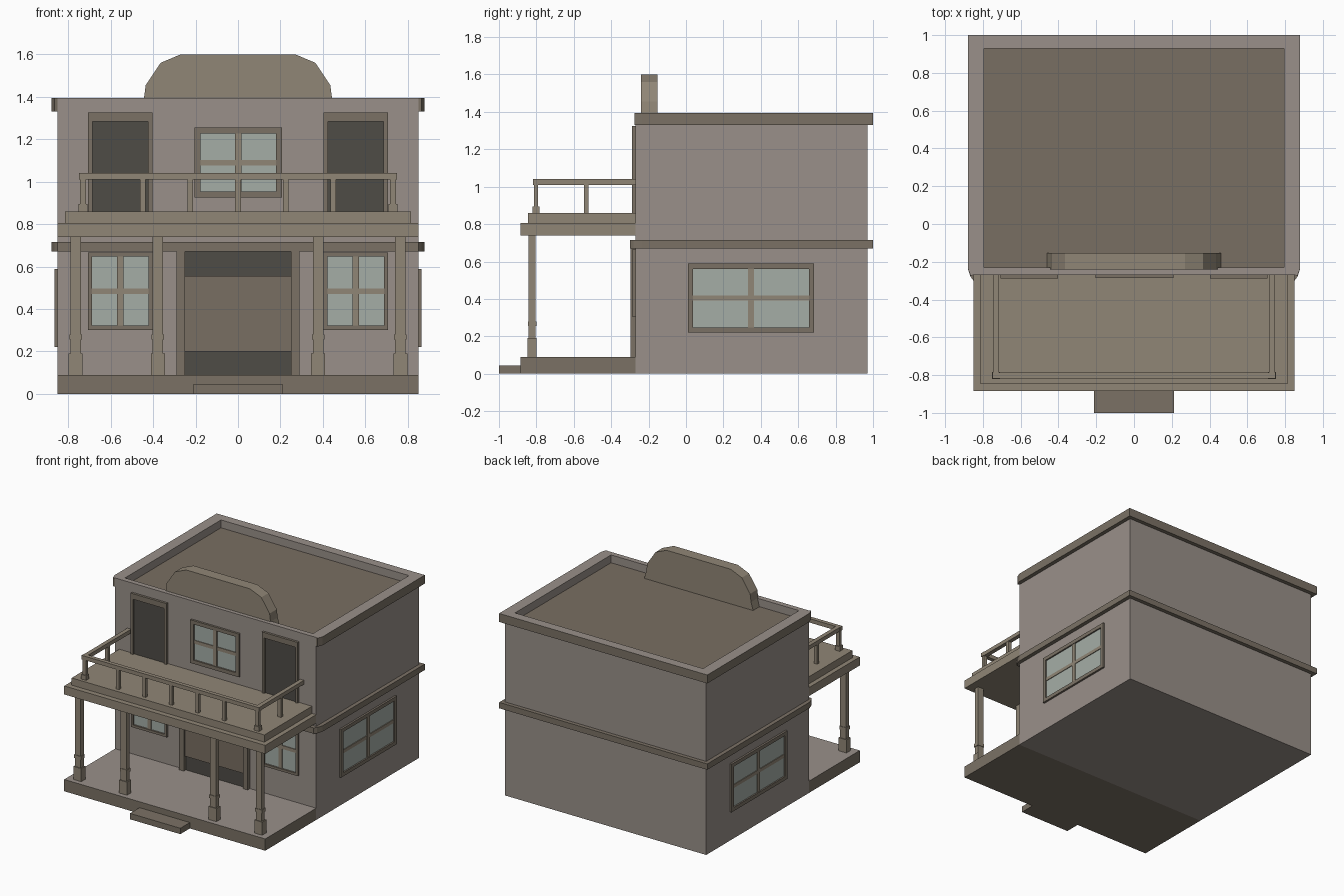
import bpy, bmesh

if "Cube" in bpy.data.objects:
    bpy.data.objects.remove(bpy.data.objects["Cube"])


def mat(name, r, g, b):
    m = bpy.data.materials.new(name)
    m.diffuse_color = tuple((c / 255) ** 2.2 for c in (r, g, b)) + (1,)
    m.use_nodes = True
    m.node_tree.nodes["Principled BSDF"].inputs["Base Color"].default_value = m.diffuse_color
    return m


WALL = mat("wall", 152, 143, 136)
WOOD = mat("wood", 143, 133, 117)
TRIM = mat("trim", 122, 113, 101)
ROOF = mat("roof", 120, 110, 98)
DARK = mat("dark", 80, 77, 72)
GLASS = mat("glass", 163, 172, 165)


def finish(name, bm, m, top=None):
    """Turn a bmesh into an object; upward faces may take a second material."""
    bmesh.ops.recalc_face_normals(bm, faces=bm.faces)
    me = bpy.data.meshes.new(name)
    me.materials.append(m)
    if top:
        me.materials.append(top)
        for f in bm.faces:
            f.normal_update()
            if f.normal.z > 0.9:
                f.material_index = 1
    bm.to_mesh(me)
    bm.free()
    ob = bpy.data.objects.new(name, me)
    bpy.context.collection.objects.link(ob)
    return ob


def add_box(bm, x0, x1, y0, y1, z0, z1):
    vs = bmesh.ops.create_cube(bm, size=1)["verts"]
    for v in vs:
        v.co = (x1 if v.co.x > 0 else x0,
                y1 if v.co.y > 0 else y0,
                z1 if v.co.z > 0 else z0)
    return vs


def boxes(name, specs, m, top=None):
    bm = bmesh.new()
    for s in specs:
        add_box(bm, *s)
    return finish(name, bm, m, top)


def prism(name, pts, offset, m, top=None):
    """Extrude a closed outline by an offset vector."""
    bm = bmesh.new()
    f = bm.faces.new([bm.verts.new(p) for p in pts])
    r = bmesh.ops.extrude_face_region(bm, geom=[f])
    vs = [g for g in r["geom"] if isinstance(g, bmesh.types.BMVert)]
    bmesh.ops.translate(bm, verts=vs, vec=offset)
    return finish(name, bm, m, top)


# Main body with a sunken flat roof
bm = bmesh.new()
add_box(bm, -.85, .85, -.27, .97, 0, 1.395)
bm.normal_update()
top_face = max(bm.faces, key=lambda f: f.calc_center_median().z)
for _ in range(2):
    bmesh.ops.inset_region(bm, faces=[top_face], thickness=0.02)
    for v in top_face.verts:
        v.co.x = .795 if v.co.x > 0 else -.795
        v.co.y = .93 if v.co.y > .35 else -.23
for v in top_face.verts:
    v.co.z = 1.335
body = finish("building_body", bm, WALL)
body.data.materials.append(ROOF)
for p in body.data.polygons:
    if abs(p.center.z - 1.335) < .001 and p.normal.z > .9:
        p.material_index = 1

# Cornice wraps sides and back, with clipped front ends
half = [(.85, -.27), (.865, -.275), (.88, -.235), (.88, 1.0)]
inner = [(-.85, -.27), (-.85, .97), (.85, .97)]
outline = half + [(-x, y) for x, y in half[::-1]][:-1] + inner
prism("cornice", [(x, y, 1.33) for x, y in outline], (0, 0, .065), TRIM, WALL)

# Storey band goes all the way round
half = [(.85, -.30), (.865, -.28), (.88, -.235), (.88, 1.0)]
outline = half + [(-x, y) for x, y in half[::-1]]
prism("storey_band", [(x, y, .67) for x, y in outline], (0, 0, .045), TRIM)

# Rounded false-front sign board
half = [(.46, 1.335), (.443, 1.395), (.435, 1.455), (.365, 1.56), (.27, 1.60)]
outline = half + [(-x, z) for x, z in half[::-1]]
prism("false_front", [(x, -.24, z) for x, z in outline], (0, .087, 0), WOOD)

# Porch, step and balcony slabs
boxes("porch_floor", [(-.85, .85, -.885, -.27, 0, .09)], TRIM, WALL)
boxes("porch_step", [(-.213, .213, -1, -.885, 0, .045)], TRIM)
boxes("balcony_beam", [(-.85, .85, -.885, -.27, .74, .805)], WOOD)
boxes("balcony_floor", [(-.815, .815, -.845, -.27, .805, .86)], WOOD)

# Porch posts: base block, shaft, collar
for i, x in enumerate((-.765, -.378, .378, .765)):
    specs = [(x - w, x + w, -.823 - d, -.823 + d, z0, z1) for w, d, z0, z1 in (
        (.033, .025, .09, .19), (.024, .019, .19, .74), (.029, .023, .255, .28))]
    boxes(f"porch_post_{i + 1}", specs, WOOD)

# Balcony railing
rails = [(-.75, .75, -.818, -.787, 1.01, 1.04)]
balusters = []
for s in (-1, 1):
    x0, x1 = sorted((s * .715, s * .747))
    rails.append((x0, x1, -.787, -.27, 1.01, 1.04))
    c = s * .731
    balusters += [(c - .014, c + .014, -.814, -.790, .86, 1.01),
                  (c - .021, c + .021, -.821, -.783, .86, .895),
                  (c - .014, c + .014, -.545, -.520, .86, 1.01)]
for k in range(-2, 3):
    balusters.append((k * .224 - .013, k * .224 + .013, -.814, -.790, .86, 1.01))
boxes("balcony_rail", rails, WOOD)
boxes("balcony_balusters", balusters, WOOD)


def on_wall(side, u0, u1, z0, z1, d):
    """Box of depth d standing off the front (0), left (-1) or right (1) wall."""
    if side == 0:
        return (u0, u1, -.27 - d, -.265, z0, z1)
    x0, x1 = sorted((side * .845, side * (.85 + d)))
    return (x0, x1, u0, u1, z0, z1)


def window(name, side, u0, u1, z0, z1, t, d):
    um, zm = (u0 + u1) / 2, (z0 + z1) / 2
    boxes(name + "_frame", [
        on_wall(side, u0, u0 + t, z0, z1, d),
        on_wall(side, u1 - t, u1, z0, z1, d),
        on_wall(side, u0 + t, u1 - t, z0, z0 + t, d),
        on_wall(side, u0 + t, u1 - t, z1 - t, z1, d)], TRIM)
    boxes(name + "_bars", [
        on_wall(side, um - .015, um + .015, z0 + t, z1 - t, d * .7),
        on_wall(side, u0 + t, u1 - t, zm - .013, zm + .013, d * .6)], WOOD)
    boxes(name + "_glass", [
        on_wall(side, u0 + t, u1 - t, z0 + t, z1 - t, .004)], GLASS)


def doorway(name, u0, u1, z0, z1, t, th, d):
    boxes(name + "_frame", [
        on_wall(0, u0, u0 + t, z0, z1, d),
        on_wall(0, u1 - t, u1, z0, z1, d),
        on_wall(0, u0 + t, u1 - t, z1 - th, z1, d)], TRIM)
    boxes(name + "_opening", [
        on_wall(0, u0 + t, u1 - t, z0, z1 - th, .004)], DARK)


# Windows and doors
window("upper_window", 0, -.205, .208, .925, 1.255, .028, .016)
for s, tag in ((-1, "left"), (1, "right")):
    a, b = sorted((s * .403, s * .706))
    window(f"porch_window_{tag}", 0, a, b, .302, .667, .019, .016)
    window(f"side_window_{tag}", s, .01, .685, .22, .588, .028, .015)
    doorway(f"balcony_door_{tag}", a, b, .86, 1.325, .02, .042, .018)
doorway("entrance", -.29, .29, .09, .672, .04, .002, .028)
boxes("swing_doors", [on_wall(0, -.25, .25, .2, .555, .016)], ROOF)
